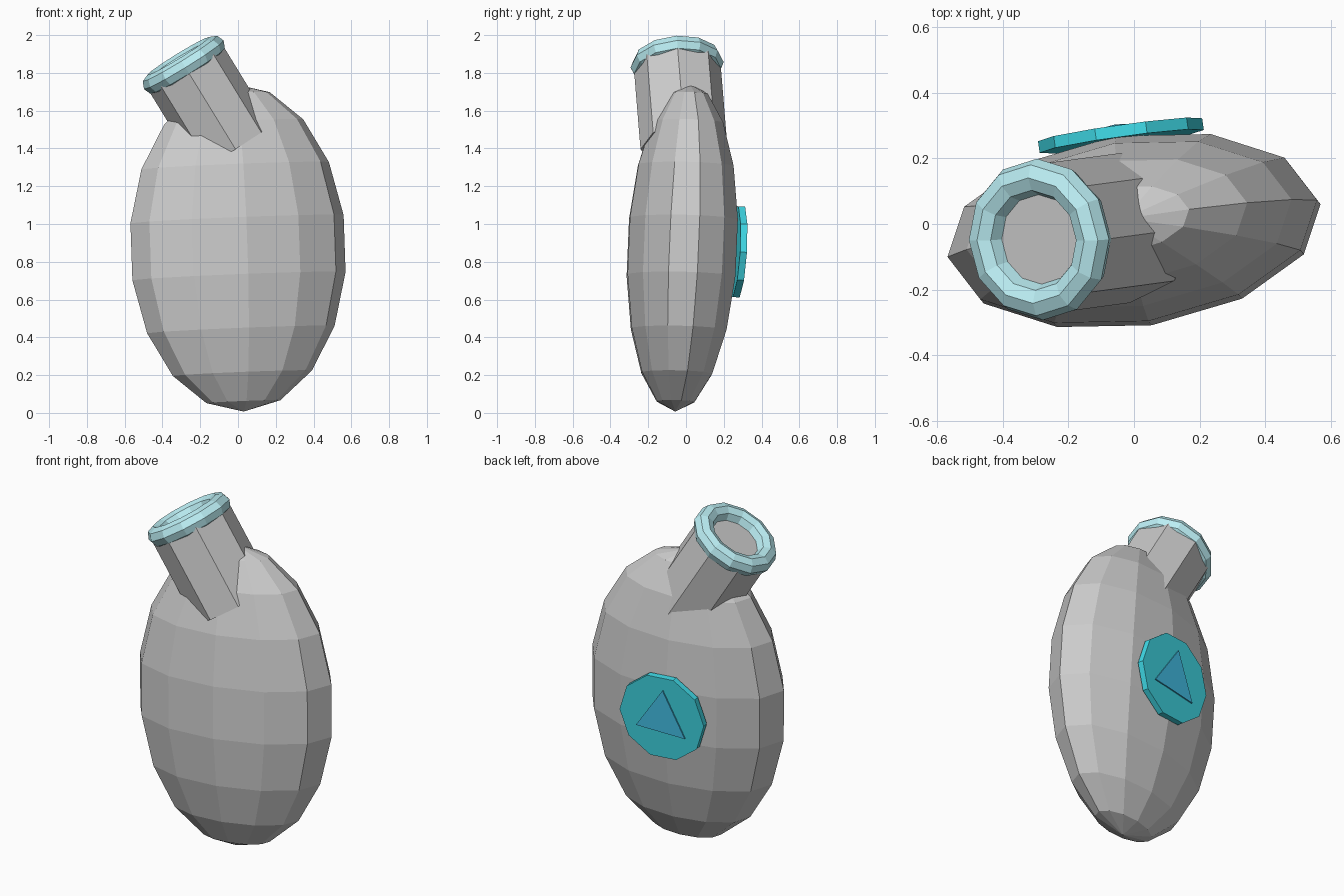
import bpy, bmesh
from math import sin, cos, pi, radians
from mathutils import Vector, Matrix

if "Cube" in bpy.data.objects:
    bpy.data.objects.remove(bpy.data.objects["Cube"])


def frame(origin, x, y, z):
    m = Matrix((x, y, z)).transposed().to_4x4()
    m.translation = Vector(origin)
    return m


def aimed(origin, axis, side):
    z = Vector(axis).normalized()
    x = Vector(side)
    x = (x - z * x.dot(z)).normalized()
    return frame(origin, x, z.cross(x), z)


def spin(name, profile, sides, matrix, phase=0.0, closed=False, color=None):
    """Revolve (radius, height) points into a flat-shaded faceted solid."""
    bm = bmesh.new()
    rings = [[bm.verts.new((r * cos(phase + 2 * pi * i / sides),
                            r * sin(phase + 2 * pi * i / sides), h))
              for i in range(sides)] for r, h in profile]
    pairs = list(zip(rings, rings[1:]))
    if closed:
        pairs.append((rings[-1], rings[0]))
    else:
        for ring, (r, h) in ((rings[0], profile[0]), (rings[-1], profile[-1])):
            if r > 1e-4:
                bm.faces.new(ring)
    for a, b in pairs:
        for i in range(sides):
            j = (i + 1) % sides
            bm.faces.new((a[i], a[j], b[j], b[i]))
    bmesh.ops.remove_doubles(bm, verts=bm.verts, dist=1e-5)
    bm.transform(matrix)
    bmesh.ops.recalc_face_normals(bm, faces=bm.faces)
    mesh = bpy.data.meshes.new(name)
    bm.to_mesh(mesh)
    bm.free()
    ob = bpy.data.objects.new(name, mesh)
    bpy.context.collection.objects.link(ob)
    if color:
        mat = bpy.data.materials.new(name + "_color")
        mat.diffuse_color = (*color, 1)
        mat.use_nodes = True
        mat.node_tree.nodes["Principled BSDF"].inputs["Base Color"].default_value = mat.diffuse_color
        mesh.materials.append(mat)
    return ob


# Flattened, slightly leaning egg-shaped body
body_frame = frame((0, -0.02, 0.875), (0.573, 0.088, 0.022),
                   (-0.05, 0.287, -0.013), (-0.03, 0.037, 0.868))
spin("body", [(sin(pi * k / 9), -cos(pi * k / 9)) for k in range(10)], 12, body_frame)

# Tilted neck
tilt = radians(31.5)
neck_frame = aimed((-0.287, -0.047, 1.843), (-sin(tilt), -0.07, cos(tilt)),
                   (cos(tilt), 0, sin(tilt)))
spin("neck", [(0.23, -0.51), (0.23, 0)], 8, neck_frame)

# Rolled rim around the mouth
spin("rim", [(0.192 + 0.055 * cos(pi * k / 4), 0.055 * sin(pi * k / 4)) for k in range(8)],
     12, neck_frame, closed=True, color=(0.5, 0.86, 0.91))

# Round badge on the back with a raised triangle
badge_frame = aimed((-0.04, 0.27, 0.853), (-0.14, 1, -0.06), (-1, 0, 0))
spin("badge", [(0.253, -0.018), (0.253, 0.018)], 10, badge_frame, color=(0.05, 0.7, 0.8))
spin("badge_triangle", [(0.17, 0.0), (0.17, 0.026)], 3, badge_frame,
     phase=radians(85), color=(0.06, 0.56, 0.85))
